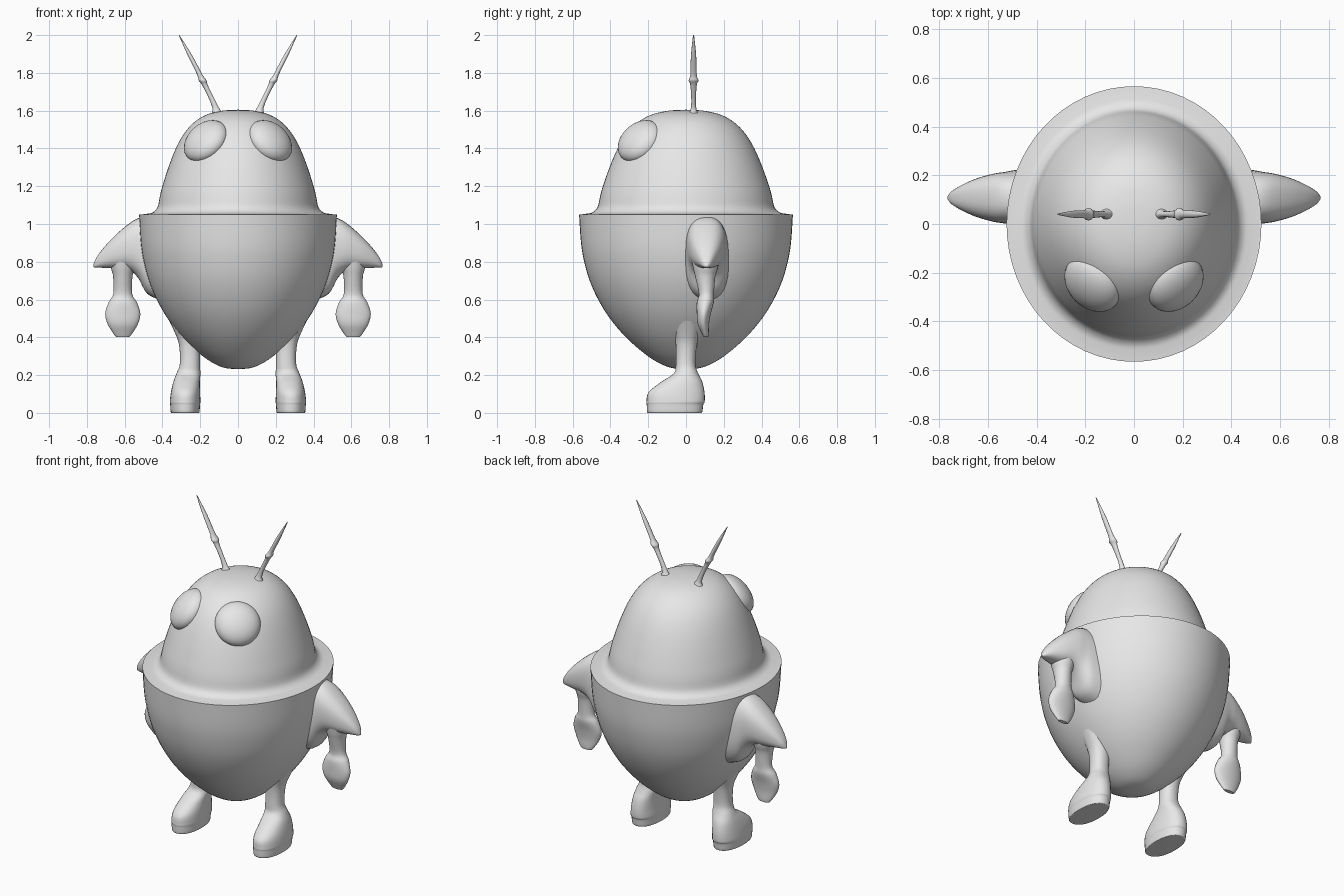
import bpy, bmesh
from math import cos, sin, pi, radians
from mathutils import Vector, Matrix

cube = bpy.data.objects.get("Cube")
if cube:
    bpy.data.objects.remove(cube, do_unlink=True)

GREY = (0.8, 0.8, 0.8, 1)
grey = bpy.data.materials.new("plain grey")
grey.use_nodes = True
grey.diffuse_color = GREY
grey.node_tree.nodes["Principled BSDF"].inputs["Base Color"].default_value = GREY


def finish(name, bm, angle=50):
    bmesh.ops.recalc_face_normals(bm, faces=bm.faces)
    mesh = bpy.data.meshes.new(name)
    bm.to_mesh(mesh)
    bm.free()
    mesh.materials.append(grey)
    obj = bpy.data.objects.new(name, mesh)
    bpy.context.collection.objects.link(obj)
    bpy.ops.object.select_all(action='DESELECT')
    obj.select_set(True)
    bpy.context.view_layer.objects.active = obj
    bpy.ops.object.shade_smooth_by_angle(angle=radians(angle))
    return obj


def smooth_rings(rings, steps):
    """Spline through the ring list (centre x, y, z, half width, half depth)."""
    out = []
    for i in range(len(rings) - 1):
        a, b, c, d = (rings[min(max(i + k, 0), len(rings) - 1)] for k in (-1, 0, 1, 2))
        for s in range(steps):
            t = s / steps
            out.append([0.5 * (2 * q + (r - p) * t + (2 * p - 5 * q + 4 * r - w) * t * t
                               + (3 * q - p - 3 * r + w) * t ** 3)
                        for p, q, r, w in zip(a, b, c, d)])
    out.append(rings[-1])
    return out


def loft(name, rings, u='X', v='Y', side=1, segs=24, steps=4, power=1.0, angle=50):
    """Skin closed (super)ellipse sections; side=-1 mirrors across x."""
    axes = {'X': Vector((1, 0, 0)), 'Y': Vector((0, 1, 0)), 'Z': Vector((0, 0, 1))}
    bm = bmesh.new()
    loops = []
    for x, y, z, a, b in smooth_rings(rings, steps):
        loop = []
        for k in range(segs):
            c, s = cos(2 * pi * k / segs), sin(2 * pi * k / segs)
            c = abs(c) ** power * (1 if c > 0 else -1)
            s = abs(s) ** power * (1 if s > 0 else -1)
            p = Vector((x, y, z)) + axes[u] * max(a, 0.0005) * c + axes[v] * max(b, 0.0005) * s
            p.x *= side
            loop.append(bm.verts.new(p))
        loops.append(loop)
    for lo, hi in zip(loops, loops[1:]):
        for k in range(segs):
            n = (k + 1) % segs
            bm.faces.new((lo[k], lo[n], hi[n], hi[k]))
    bm.faces.new(loops[0])
    bm.faces.new(loops[-1])
    return finish(name, bm, angle)


def round_rings(profile, squash):
    return [(0, 0, z, r * squash, r) for z, r in profile]


# Egg-shaped lower body and domed head with a flared rim
body = [(0.232, 0), (0.237, 0.07), (0.26, 0.135), (0.31, 0.215), (0.4, 0.318), (0.5, 0.403),
        (0.6, 0.465), (0.7, 0.51), (0.8, 0.539), (0.9, 0.556), (1.05, 0.566)]
loft("body", round_rings(body, 0.925), segs=64)
head = [(1.05, 0.566), (1.054, 0.53), (1.062, 0.495), (1.09, 0.468), (1.15, 0.454), (1.2, 0.44),
        (1.3, 0.405), (1.4, 0.362), (1.48, 0.313), (1.54, 0.253), (1.58, 0.18), (1.6, 0.09),
        (1.605, 0)]
loft("head", round_rings(head, 0.91), segs=64, angle=70)

# Limb sections: centre x, y, z, then two half sizes
shoulder = [(0.40, 0.108, 0.82, 0.125, 0.225), (0.48, 0.108, 0.835, 0.115, 0.205),
            (0.53, 0.108, 0.873, 0.106, 0.157), (0.58, 0.108, 0.878, 0.098, 0.122),
            (0.65, 0.108, 0.852, 0.078, 0.088), (0.71, 0.108, 0.822, 0.051, 0.054),
            (0.75, 0.108, 0.795, 0.026, 0.026), (0.766, 0.108, 0.778, 0.006, 0.006)]
arm = [(0.61, 0.103, 0.82, 0.07, 0.075), (0.61, 0.103, 0.765, 0.062, 0.065),
       (0.61, 0.102, 0.72, 0.051, 0.053), (0.61, 0.108, 0.63, 0.05, 0.04),
       (0.61, 0.102, 0.585, 0.075, 0.045), (0.61, 0.094, 0.525, 0.093, 0.037),
       (0.61, 0.092, 0.47, 0.08, 0.03), (0.61, 0.102, 0.42, 0.05, 0.018),
       (0.61, 0.105, 0.402, 0.035, 0.012)]
leg = [(0.26, 0.005, 0.52, 0.12, 0.11), (0.262, 0.004, 0.43, 0.075, 0.072),
       (0.256, 0.002, 0.36, 0.056, 0.056), (0.255, -0.002, 0.26, 0.053, 0.052),
       (0.262, 0.0, 0.21, 0.063, 0.064), (0.272, -0.022, 0.165, 0.07, 0.108),
       (0.278, -0.05, 0.11, 0.077, 0.148), (0.28, -0.055, 0.06, 0.081, 0.154),
       (0.28, -0.058, 0.045, 0.079, 0.15), (0.28, -0.06, 0.005, 0.076, 0.146),
       (0.28, -0.06, 0.0, 0.07, 0.138)]
antenna = [(0.105, 0.04, 1.565, 0.05, 0.04), (0.113, 0.04, 1.6, 0.022, 0.018),
           (0.133, 0.04, 1.65, 0.015, 0.012), (0.175, 0.04, 1.735, 0.015, 0.017),
           (0.187, 0.04, 1.76, 0.021, 0.026), (0.202, 0.04, 1.79, 0.014, 0.017),
           (0.253, 0.04, 1.89, 0.012, 0.014), (0.312, 0.04, 2.0, 0.002, 0.003)]


def eye(name, side):
    normal = Vector((0.55 * side, -0.55, 0.63)).normalized()
    bm = bmesh.new()
    bmesh.ops.create_uvsphere(bm, u_segments=32, v_segments=16, radius=0.13)
    place = (Matrix.Translation((0.17 * side, -0.245, 1.438))
             @ normal.to_track_quat('Z', 'Y').to_matrix().to_4x4()
             @ Matrix.Diagonal((1, 1, 0.58, 1)))
    bm.transform(place)
    finish(name, bm)


for label, side in (("left", 1), ("right", -1)):
    loft(label + "_shoulder", shoulder, 'Y', 'Z', side, segs=32, power=0.8)
    loft(label + "_arm_and_hand", arm, side=side)
    loft(label + "_leg_and_foot", leg, side=side, segs=32, power=0.9)
    loft(label + "_antenna", antenna, side=side, segs=12)
    eye(label + "_eye", side)
